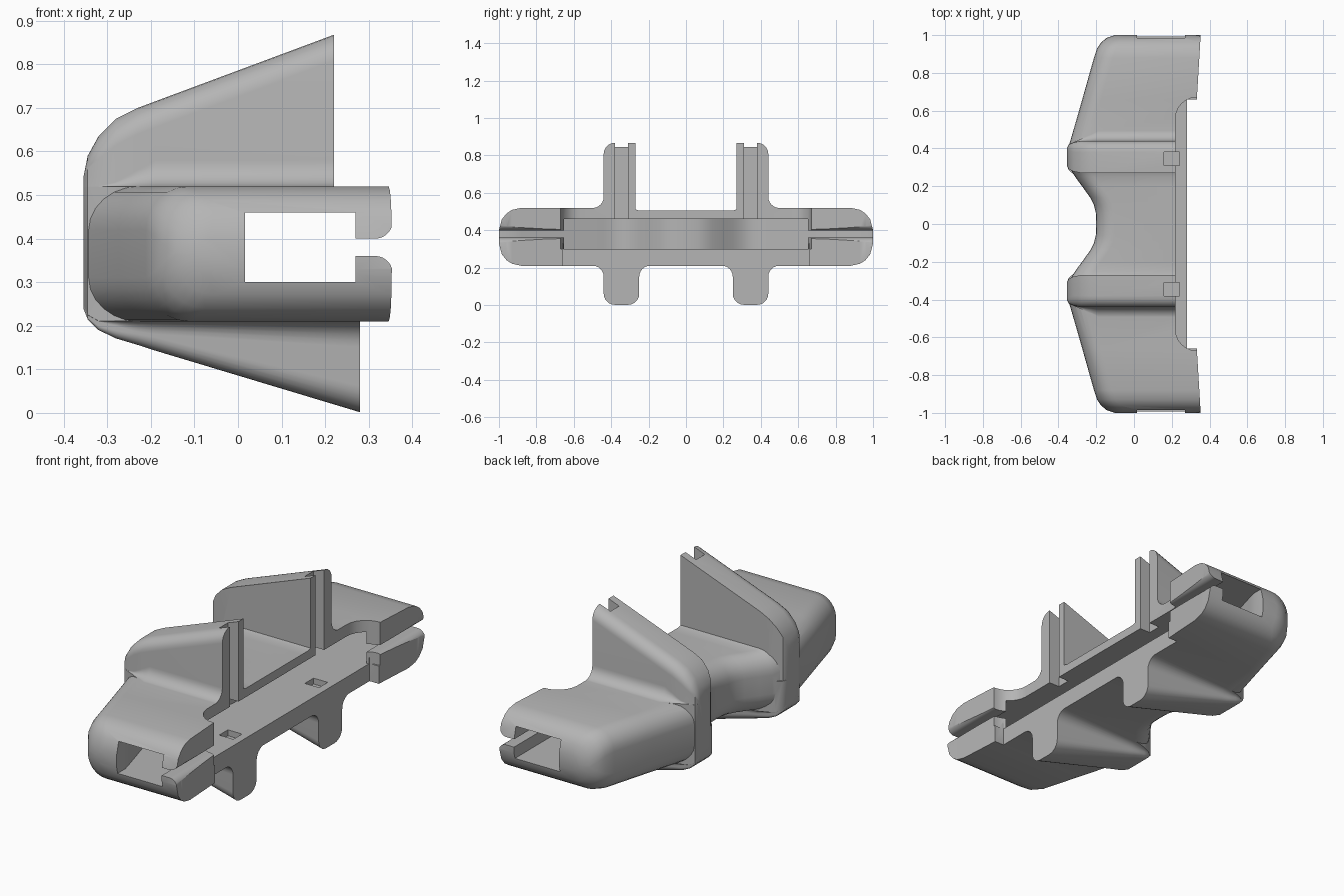
import bpy, bmesh, math

if "Cube" in bpy.data.objects:
    bpy.data.objects.remove(bpy.data.objects["Cube"], do_unlink=True)

grey = bpy.data.materials.new("plain grey")
grey.use_nodes = True
grey.diffuse_color = (0.46, 0.46, 0.46, 1)
grey.node_tree.nodes["Principled BSDF"].inputs["Base Color"].default_value = (0.46, 0.46, 0.46, 1)


def loft(name, sections):
    """Skin equal-length closed sections and cap both ends."""
    bm = bmesh.new()
    rings = [[bm.verts.new(p) for p in s] for s in sections]
    n = len(rings[0])
    for a, b in zip(rings, rings[1:]):
        for i in range(n):
            j = (i + 1) % n
            bm.faces.new((a[i], a[j], b[j], b[i]))
    bm.faces.new(rings[0])
    bm.faces.new(rings[-1])
    bmesh.ops.recalc_face_normals(bm, faces=bm.faces)
    mesh = bpy.data.meshes.new(name)
    bm.to_mesh(mesh)
    bm.free()
    mesh.materials.append(grey)
    ob = bpy.data.objects.new(name, mesh)
    bpy.context.collection.objects.link(ob)
    return ob


def plan_prism(name, pts, z0, z1):
    return loft(name, [[(x, y, z) for x, y in pts] for z in (z0, z1)])


def box(name, x0, x1, y0, y1, z0, z1):
    return plan_prism(name, [(x0, y0), (x1, y0), (x1, y1), (x0, y1)], z0, z1)


def arc(cx, cy, r, a0, a1, n=6):
    angles = [math.radians(a0 + (a1 - a0) * i / n) for i in range(n + 1)]
    return [(cx + r * math.cos(a), cy + r * math.sin(a)) for a in angles]


def combine(target, other, operation):
    mod = target.modifiers.new("combine", 'BOOLEAN')
    mod.object = other
    mod.operation = operation
    mod.solver = 'EXACT'
    bpy.context.view_layer.objects.active = target
    bpy.ops.object.modifier_apply(modifier=mod.name)
    bpy.data.objects.remove(other, do_unlink=True)


# Waisted body: rounded sections along y, following the back outline
back = [(0, -.2), (.06, -.202), (.1, -.212), (.14, -.232), (.2, -.275), (.25, -.312),
        (.3, -.342), (.35, -.355), (.4, -.35), (.44, -.337), (.66, -.274), (.88, -.212),
        (.93, -.195), (.96, -.175), (.985, -.145), (1, -.1)]
END_R = .12


def body_section(y, left):
    top, low = (.505 if abs(y) < .27 else .52), .21
    over = max(0, abs(y) - (1 - END_R))
    drop = END_R - math.sqrt(max(0, END_R ** 2 - over ** 2))
    top, low = top - drop, low + drop
    r = min(.1, (top - low) * .48)
    right = .353 - .06 * (1 - abs(y))
    pts = [(right, low), (right, top)]
    pts += arc(left + r, top - r, r, 90, 180)
    pts += arc(left + r, low + r, r, 180, 270)
    return [(x, y, z) for x, z in pts]


outline = [(-y, x) for y, x in reversed(back[1:])] + back
body = loft("holder_body", [body_section(y, x) for y, x in outline])

# Upper and lower fins: one filleted cross-section swept along x
# x, top, bottom, outer y, inner y above, inner y below
stations = [(-.355, .54, .24, .40, .31, .31), (-.345, .59, .215, .42, .29, .285),
            (-.32, .635, .19, .432, .278, .265), (-.28, .675, .171, .44, .27, .255),
            (-.23, .70, .156, .44, .27, .25), (-.19, .715, .143, .44, .27, .25),
            (.285, .892, 0, .44, .27, .25)]


def fin_section(x, top, low, outer, inner, inner_low, side):
    zt, zb = min(.519, top - .01), max(.211, low + .01)
    fade = .06 * min(1, max(.02, (x + .3) / .11))
    rt, rb = min(.06, (top - zt) * .45), min(.06, abs(zb - low) * .45)
    ft, fb = min(fade, rt), min(fade, rb)
    pts = [(inner, .37), (inner, top)]
    pts += arc(outer - rt, top - rt, rt, 90, 0)
    pts += arc(outer + ft, zt + ft, ft, 180, 270)
    pts += arc(outer + fb, zb - fb, fb, 90, 180)
    pts += arc(outer - rb, low + rb, rb, 0, -90)
    pts += arc(inner_low + rb, low + rb, rb, 270, 180)
    pts += arc(inner_low - fb, zb - fb, fb, 0, 90)
    pts += [(inner_low - fb, .37)]
    return [(x, side * y, z) for y, z in pts]


for side in (-1, 1):
    combine(body, loft("fin", [fin_section(*s, side) for s in stations]), 'UNION')

# Open front: the upper part is cut back between the two end lips
corner = arc(.33, .56, .11, 180, 90)
front_cut = [(.6, -.67)] + [(x, -y) for x, y in reversed(corner)] + corner + [(.6, .67)]
combine(body, plan_prism("front_cutter", front_cut, .30, 1.2), 'DIFFERENCE')
combine(body, box("floor_edge_cutter", .28, .6, -.66, .66, -.2, .33), 'DIFFERENCE')

# Long cavity whose back wall follows the waisted outline
wall = [(min(x + .215, .016), y) for y, x in outline if abs(y) < .94]
cavity = [(.27, -1.1), (.016, -1.1)] + wall + [(.016, 1.1), (.27, 1.1),
          (.27, .65), (.5, .65), (.5, -.65), (.27, -.65)]
combine(body, plan_prism("cavity_cutter", cavity, .30, .46), 'DIFFERENCE')

# Narrow slot between the lips, with rounded mouths
mouth = [(.2, .36)] + arc(.315, .32, .04, 90, 15) + [(.5, .33), (.5, .43)]
mouth += arc(.315, .44, .04, -15, -90) + [(.2, .40)]
slot = loft("slot_cutter", [[(x, y, z) for x, z in mouth] for y in (-1.1, 1.1)])
combine(body, slot, 'DIFFERENCE')

# Vertical grooves in the fins and shallow recesses in the floor
for side in (-1, 1):
    y0, y1 = sorted((side * .31, side * .38))
    combine(body, box("groove_cutter", .16, .24, y0, y1, .27, 1.2), 'DIFFERENCE')

bpy.ops.object.select_all(action='DESELECT')
body.select_set(True)
bpy.context.view_layer.objects.active = body
bpy.ops.object.shade_smooth_by_angle(angle=math.radians(32))
